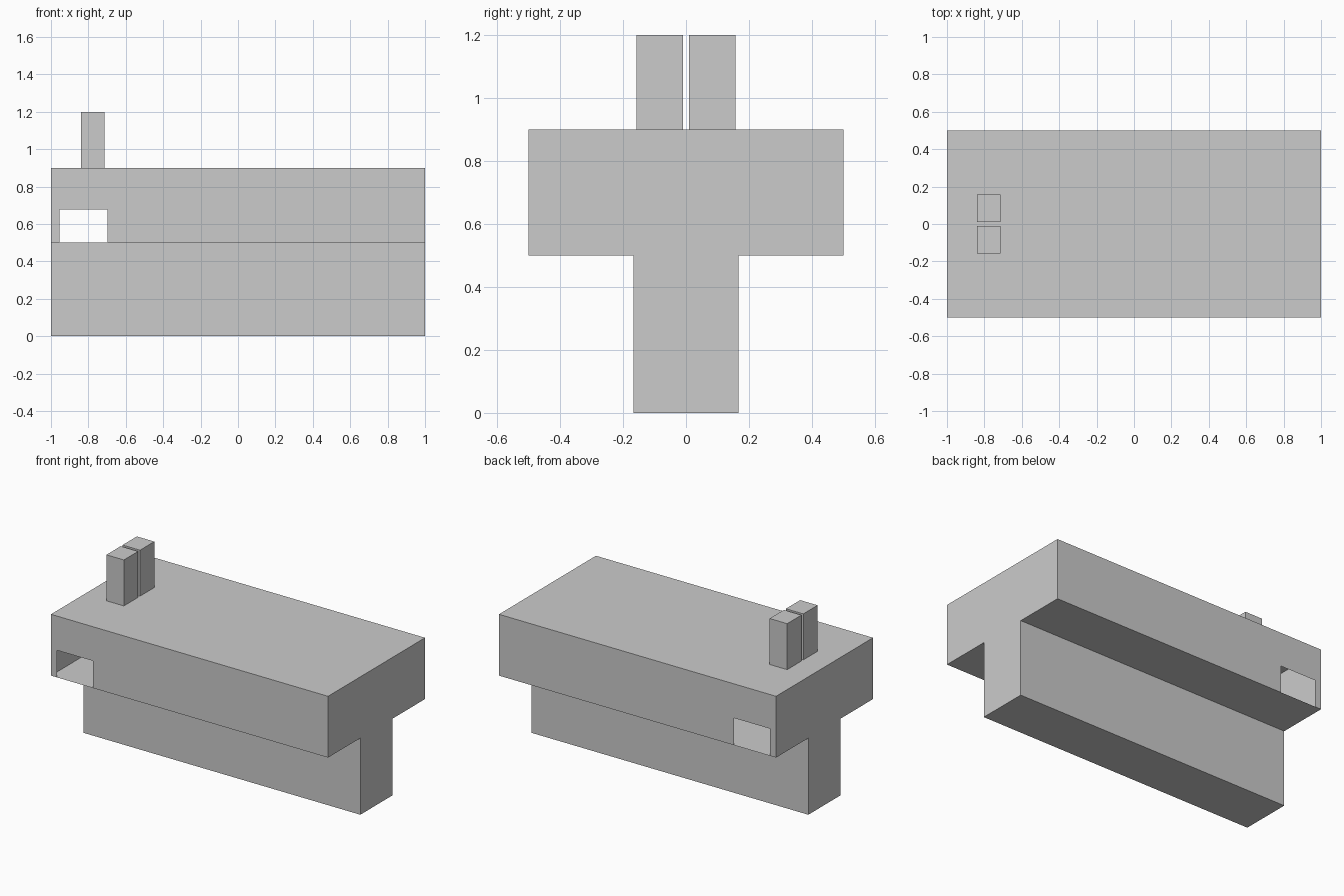
import bpy, bmesh

if "Cube" in bpy.data.objects:
    bpy.data.objects.remove(bpy.data.objects["Cube"])

HX = 1.0                      # half length
STEM, WIDE = 0.167, 0.5       # half widths of the stem and the upper block
Z0, Z1, Z2 = 0.0, 0.5, 0.9    # ground, shoulder, top
WIN = (-0.955, -0.698, 0.677) # window left, right and top


def finish(name, bm):
    bmesh.ops.remove_doubles(bm, verts=bm.verts, dist=1e-5)
    bmesh.ops.recalc_face_normals(bm, faces=bm.faces)
    mesh = bpy.data.meshes.new(name)
    bm.to_mesh(mesh)
    bm.free()
    obj = bpy.data.objects.new(name, mesh)
    bpy.context.collection.objects.link(obj)
    return obj


# Hollow T-section body: both ends, then the strips joining them
bm = bmesh.new()


def face(points):
    return bm.faces.new([bm.verts.new(p) for p in points])


profile = [(-STEM, Z0), (STEM, Z0), (STEM, Z1), (WIDE, Z1),
           (WIDE, Z2), (-WIDE, Z2), (-WIDE, Z1), (-STEM, Z1)]
for x in (-HX, HX):
    face([(x, y, z) for y, z in profile])
for a, b in zip(profile, profile[1:] + profile[:1]):
    if abs(a[0]) == WIDE and a[0] == b[0]:
        # Long upper sides have an open window cut into the thin wall
        y, (l, r, t) = a[0], WIN
        face([(-HX, y, Z1), (l, y, Z1), (l, y, t), (r, y, t), (r, y, Z1),
              (HX, y, Z1), (HX, y, Z2), (-HX, y, Z2)])
    else:
        face([(-HX, *a), (HX, *a), (HX, *b), (-HX, *b)])
finish("body", bm)

# Pair of upright posts on the top
for name, side in (("front_post", -1), ("back_post", 1)):
    bm = bmesh.new()
    bmesh.ops.create_cube(bm, size=1)
    for v in bm.verts:
        v.co.x = -0.777 + v.co.x * 0.126
        v.co.y = side * 0.0835 + v.co.y * 0.147
        v.co.z = 1.05 + v.co.z * 0.3
    finish(name, bm)
